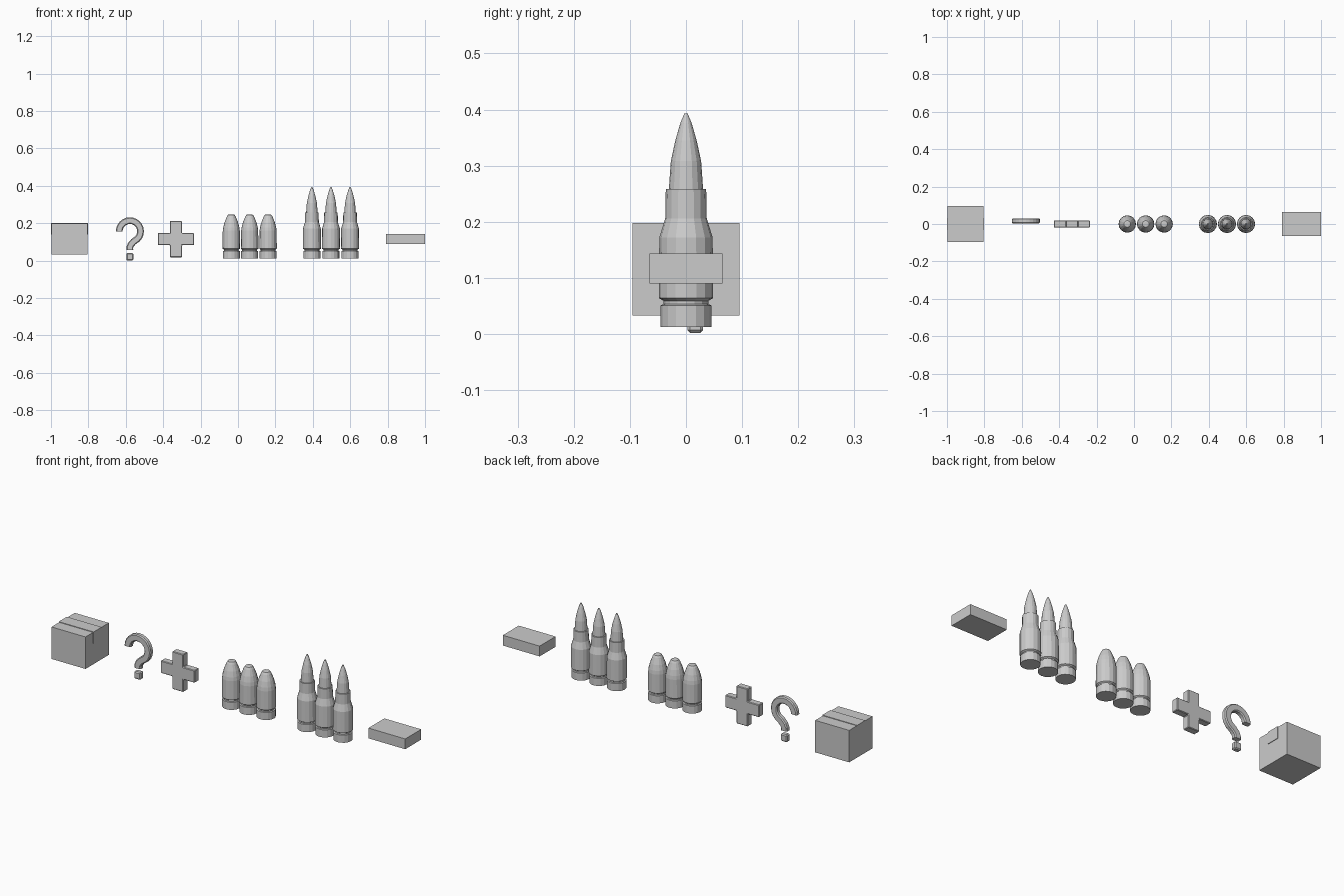
import bpy, bmesh
from math import sin, cos, pi, radians
from mathutils import Vector

if "Cube" in bpy.data.objects:
    bpy.data.objects.remove(bpy.data.objects["Cube"])


def finish(name, bm):
    bmesh.ops.recalc_face_normals(bm, faces=bm.faces)
    me = bpy.data.meshes.new(name)
    bm.to_mesh(me)
    bm.free()
    ob = bpy.data.objects.new(name, me)
    bpy.context.collection.objects.link(ob)
    return ob


def bevel(ob, width):
    m = ob.modifiers.new("bevel", 'BEVEL')
    m.width = width
    m.segments = 1


def box(name, lo, hi, bev=0):
    bm = bmesh.new()
    bmesh.ops.create_cube(bm, size=1)
    for v in bm.verts:
        v.co = [(a + b) / 2 + c * (b - a) for a, b, c in zip(lo, hi, v.co)]
    ob = finish(name, bm)
    if bev:
        bevel(ob, bev)
    return ob


def extrude_xz(name, outline, y0, y1):
    bm = bmesh.new()
    f = bm.faces.new([bm.verts.new((x, y0, z)) for x, z in outline])
    r = bmesh.ops.extrude_face_region(bm, geom=[f])
    for v in r["geom"]:
        if isinstance(v, bmesh.types.BMVert):
            v.co.y = y1
    return finish(name, bm)


def skin(bm, rings):
    n = len(rings[0])
    for a, b in zip(rings, rings[1:]):
        for i in range(n):
            j = (i + 1) % n
            bm.faces.new((a[i], a[j], b[j], b[i]))
    bm.faces.new(rings[0])
    bm.faces.new(rings[-1])


def lathe(name, profile, x, sides=16):
    bm = bmesh.new()
    rings = [[bm.verts.new((x + r * cos(2 * pi * i / sides),
                            r * sin(2 * pi * i / sides), z))
              for i in range(sides)] for r, z in profile]
    skin(bm, rings)
    return finish(name, bm)


# Closed carton with a tape strip folded over both ends
box("carton", (-0.998, -0.095, 0.033), (-0.804, 0.095, 0.198))
tape = [(-1, 0.14), (-1, 0.201), (-0.801, 0.201), (-0.801, 0.14),
        (-0.804, 0.14), (-0.804, 0.198), (-0.998, 0.198), (-0.998, 0.14)]
extrude_xz("carton_tape", tape, -0.033, 0.033)

# Question mark: chamfered section swept along a hook, plus a dot
cx, cz, R = -0.578, 0.157, 0.057
path = [Vector((cx + R * cos(radians(a)), cz + R * sin(radians(a))))
        for a in range(180, -46, -15)]
path += [Vector(p) for p in ((-0.558, 0.102), (-0.572, 0.087),
                             (-0.578, 0.073), (-0.578, 0.058))]
w, d, c = 0.018, 0.0135, 0.005
section = [(-w, -d + c), (-w + c, -d), (w - c, -d), (w, -d + c),
           (w, d - c), (w - c, d), (-w + c, d), (-w, d - c)]
bm = bmesh.new()
rings = []
for i, p in enumerate(path):
    t = (path[min(i + 1, len(path) - 1)] - path[max(i - 1, 0)]).normalized()
    if i == 0:
        t = Vector((0, 1))
    if i == len(path) - 1:
        t = Vector((0, -1))
    n = Vector((t.y, -t.x))
    rings.append([bm.verts.new((p.x + n.x * s, 0.017 + y, p.y + n.y * s))
                  for s, y in section])
skin(bm, rings)
finish("question_hook", bm)
box("question_dot", (-0.597, 0.0025, 0.002), (-0.56, 0.0305, 0.04), 0.005)

# Plus sign
px, pz, L, h = -0.332, 0.115, 0.097, 0.032
outline = [(-h, -L), (h, -L), (h, -h), (L, -h), (L, h), (h, h),
           (h, L), (-h, L), (-h, h), (-L, h), (-L, -h), (-h, -h)]
plus = extrude_xz("plus_sign", [(px + x, pz + z) for x, z in outline],
                  -0.018, 0.018)
bevel(plus, 0.003)

# Cartridges: shared base with extractor groove
base = [(0.0455, 0.012), (0.0455, 0.051), (0.04, 0.053), (0.04, 0.059)]
short = base + [(0.0465, 0.064), (0.0455, 0.16), (0.043, 0.178),
                (0.036, 0.205), (0.024, 0.235), (0.018, 0.245), (0.01, 0.247)]
tall = base + [(0.0485, 0.064), (0.0475, 0.172), (0.037, 0.206),
               (0.036, 0.258), (0.0305, 0.2585), (0.027, 0.308),
               (0.019, 0.345), (0.010, 0.376), (0.003, 0.393)]
for i in range(3):
    lathe(f"short_cartridge_{i + 1}", short, -0.036 + 0.0985 * i)
    lathe(f"tall_cartridge_{i + 1}", tall, 0.395 + 0.102 * i)

# Minus bar
box("minus_bar", (0.79, -0.065, 0.09), (1.0, 0.065, 0.143))
